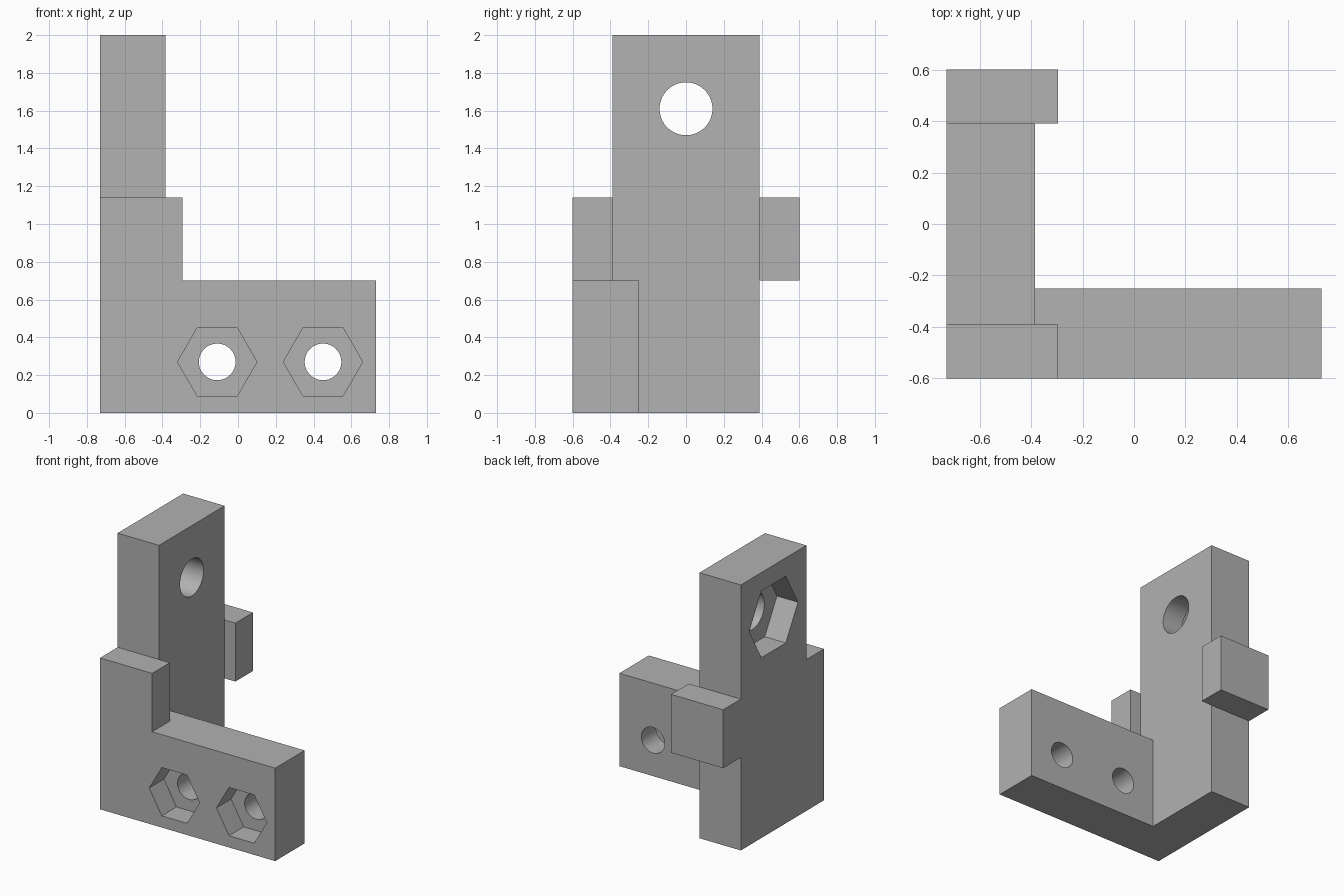
import bpy
from math import radians
from mathutils import Vector

default = bpy.data.objects.get("Cube")
if default:
    bpy.data.objects.remove(default, do_unlink=True)

grey = bpy.data.materials.new("plain grey")
grey.use_nodes = True
GREY = (0.445, 0.445, 0.445, 1)
grey.diffuse_color = GREY
grey.node_tree.nodes["Principled BSDF"].inputs["Base Color"].default_value = GREY


def block(name, low, high):
    """Box between two opposite corners."""
    low, high = Vector(low), Vector(high)
    bpy.ops.mesh.primitive_cube_add(size=1, location=(low + high) / 2)
    ob = bpy.context.object
    ob.name = name
    ob.scale = high - low
    bpy.ops.object.transform_apply(location=True, rotation=True, scale=True)
    ob.data.materials.append(grey)
    return ob


def prism(name, sides, radius, depth, centre, rotation):
    """Round or hexagonal cutter."""
    bpy.ops.mesh.primitive_cylinder_add(
        vertices=sides, radius=radius, depth=depth,
        location=centre, rotation=rotation)
    ob = bpy.context.object
    ob.name = name
    ob.hide_render = True
    ob.data.materials.append(grey)
    return ob


def combine(target, tool, operation):
    """Apply a boolean and remove the tool object."""
    mod = target.modifiers.new(operation.lower(), "BOOLEAN")
    mod.operation = operation
    mod.solver = "EXACT"
    mod.object = tool
    bpy.context.view_layer.objects.active = target
    bpy.ops.object.modifier_apply(modifier=mod.name)
    bpy.data.objects.remove(tool, do_unlink=True)


SIDE, FRONT, BACK = -0.73, -0.6, 0.6
UPRIGHT_X, TAB_X, UPRIGHT_Y = -0.385, -0.295, 0.39
FOOT_TOP, TAB_TOP = 0.7, 1.14

# Upright plate, long foot and the two side tabs
bracket = block("bracket", (SIDE, -UPRIGHT_Y, 0), (UPRIGHT_X, UPRIGHT_Y, 2))
parts = [
    block("foot", (SIDE, FRONT, 0), (-SIDE, -0.25, FOOT_TOP)),
    block("front_tab", (SIDE, FRONT, 0.5), (TAB_X, -UPRIGHT_Y, TAB_TOP)),
    block("back_tab", (SIDE, UPRIGHT_Y, FOOT_TOP), (TAB_X, BACK, TAB_TOP)),
]
for part in parts:
    combine(bracket, part, "UNION")

# Bolt holes with hexagonal nut pockets in the front of the foot
POCKET = 0.175
along_y = (radians(90), radians(90), 0)
for x in (-0.11, 0.45):
    combine(bracket, prism("foot_hole", 64, 0.097, 1, (x, -0.4, 0.27), along_y),
            "DIFFERENCE")
    combine(bracket, prism("foot_pocket", 6, 0.21, 2 * POCKET, (x, FRONT, 0.27),
                           along_y), "DIFFERENCE")

# Larger bolt hole with its pocket in the outer side of the upright
along_x = (0, radians(90), 0)
combine(bracket, prism("upright_hole", 64, 0.14, 1, (-0.55, 0, 1.61), along_x),
        "DIFFERENCE")
combine(bracket, prism("upright_pocket", 6, 0.29, 2 * POCKET, (SIDE, 0, 1.61),
                       along_x), "DIFFERENCE")

# Smooth hole walls, sharp corners
bpy.ops.object.select_all(action="DESELECT")
bracket.select_set(True)
bpy.context.view_layer.objects.active = bracket
bpy.ops.object.shade_smooth_by_angle(angle=radians(30))
